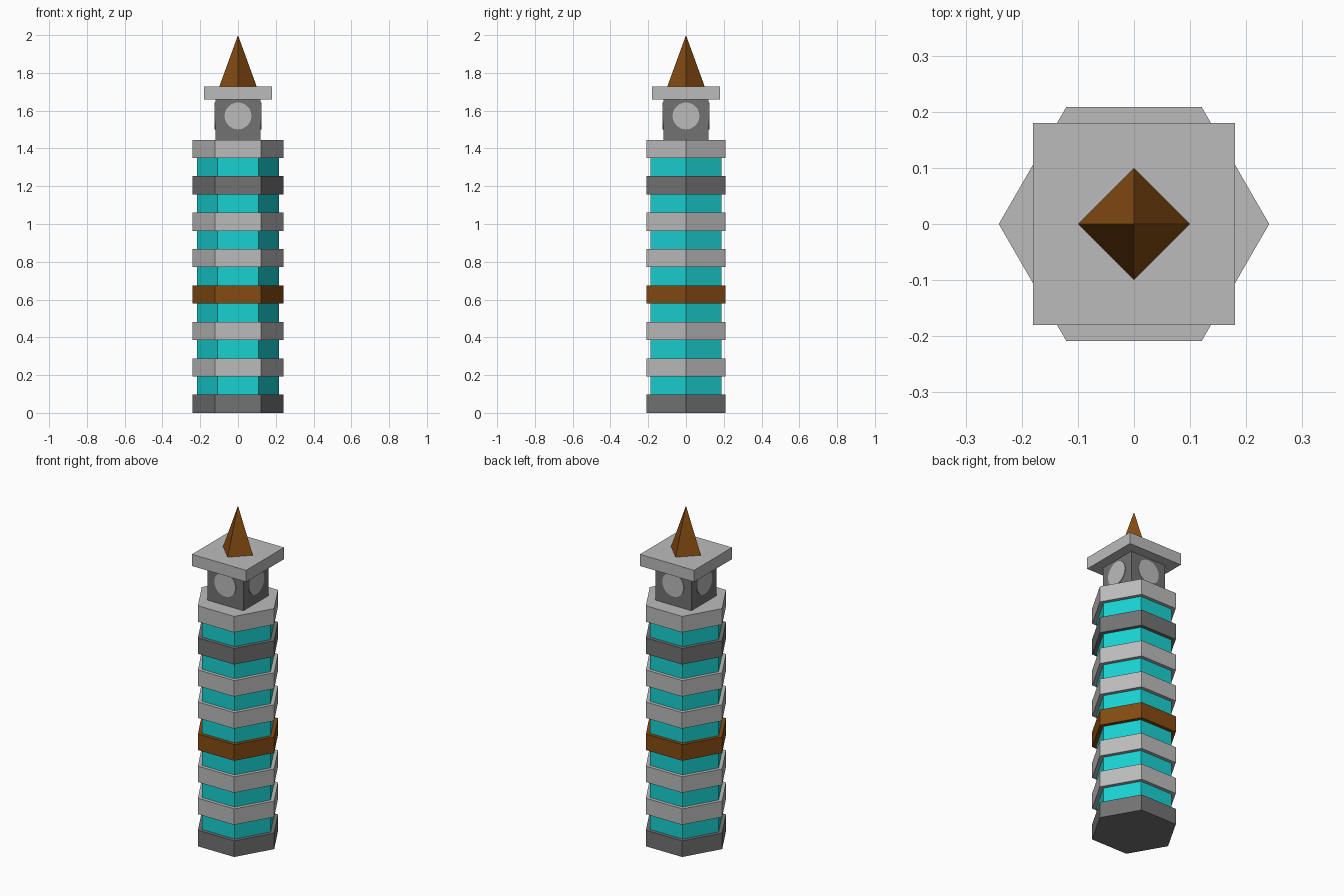
import bpy
from math import pi, radians

if "Cube" in bpy.data.objects:
    bpy.data.objects.remove(bpy.data.objects["Cube"])


def material(name, rgb):
    m = bpy.data.materials.new(name)
    m.diffuse_color = (*rgb, 1)
    m.use_nodes = True
    m.node_tree.nodes["Principled BSDF"].inputs["Base Color"].default_value = m.diffuse_color
    return m


teal = material("teal", (0.01, 0.64, 0.64))
brown = material("brown", (0.23, 0.07, 0.006))
dark = material("dark_grey", (0.17, 0.17, 0.17))
light = material("light_grey", (0.5, 0.5, 0.5))


def finish(name, mat):
    ob = bpy.context.object
    ob.name = name
    ob.data.materials.append(mat)
    return ob


def hexagon(name, radius, z0, z1, mat):
    # corners of the hexagon point along +x and -x
    bpy.ops.mesh.primitive_cylinder_add(vertices=6, radius=radius, depth=z1 - z0,
                                        location=(0, 0, (z0 + z1) / 2), rotation=(0, 0, pi / 2))
    return finish(name, mat)


def box(name, half, z0, z1, mat):
    bpy.ops.mesh.primitive_cube_add(size=1, location=(0, 0, (z0 + z1) / 2))
    bpy.context.object.scale = (2 * half, 2 * half, z1 - z0)
    return finish(name, mat)


# Shaft: alternating floor slabs and recessed window bands
step = 1.446 / 15
slab_mats = [dark, light, light, brown, light, light, dark, light]
for i, mat in enumerate(slab_mats):
    z = 2 * i * step
    hexagon(f"floor_slab_{i}", 0.241, z, z + step, mat)
    if i < 7:
        hexagon(f"window_band_{i}", 0.217, z + step, z + 2 * step, teal)

# Clock room and overhanging roof slab
box("clock_room", 0.12, 1.446, 1.658, dark)
box("roof_slab", 0.18, 1.658, 1.728, light)

# Round clock faces on all four sides
for i, (x, y) in enumerate([(0, -1), (1, 0), (0, 1), (-1, 0)]):
    bpy.ops.mesh.primitive_cylinder_add(vertices=32, radius=0.071, depth=0.012,
                                        location=(x * 0.118, y * 0.118, 1.572),
                                        rotation=(pi / 2, 0, i * pi / 2))
    finish(f"clock_face_{i}", light)
    bpy.ops.object.shade_smooth_by_angle(angle=radians(30))

# Four-sided spire with corners on the axes
bpy.ops.mesh.primitive_cone_add(vertices=4, radius1=0.099, radius2=0, depth=0.272,
                                location=(0, 0, 1.864))
finish("spire", brown)
